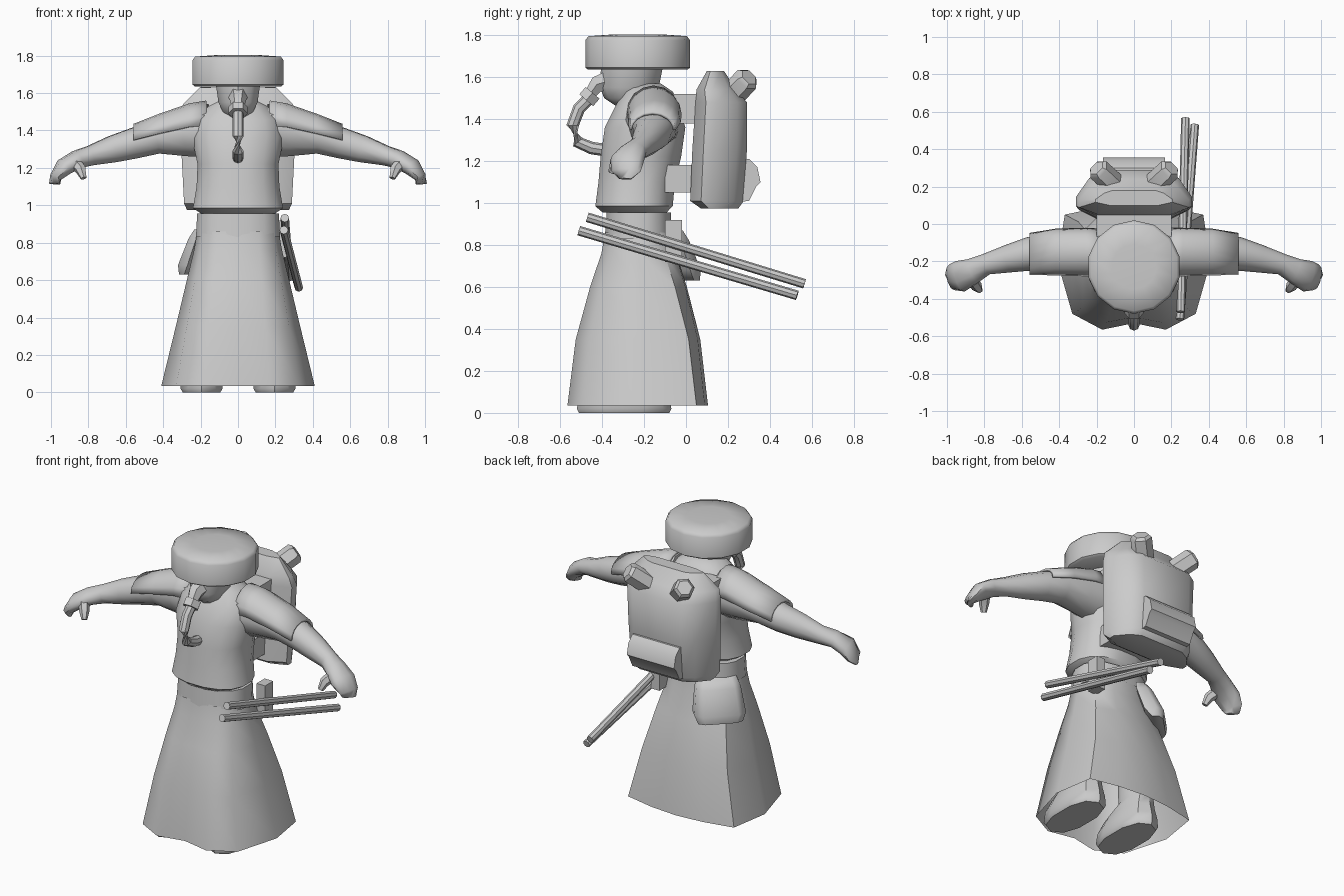
import bpy, bmesh, math
from mathutils import Vector

if "Cube" in bpy.data.objects:
    bpy.data.objects.remove(bpy.data.objects["Cube"])

grey = bpy.data.materials.new("plain_grey")
grey.diffuse_color = (0.6, 0.6, 0.6, 1)
grey.use_nodes = True
grey.node_tree.nodes["Principled BSDF"].inputs["Base Color"].default_value = grey.diffuse_color


def finish(name, bm, angle=40):
    bmesh.ops.recalc_face_normals(bm, faces=bm.faces)
    me = bpy.data.meshes.new(name)
    bm.to_mesh(me)
    bm.free()
    me.materials.append(grey)
    me.shade_smooth()
    me.set_sharp_from_angle(angle=math.radians(angle))
    ob = bpy.data.objects.new(name, me)
    bpy.context.collection.objects.link(ob)
    return ob


def loft(name, rings, closed=True, caps=True, angle=40):
    """Skin a list of equal-length point rings."""
    bm = bmesh.new()
    vs = [[bm.verts.new(p) for p in r] for r in rings]
    n = len(rings[0])
    for a, b in zip(vs, vs[1:]):
        for i in range(n if closed else n - 1):
            j = (i + 1) % n
            bm.faces.new((a[i], a[j], b[j], b[i]))
    if caps:
        bm.faces.new(vs[0])
        bm.faces.new(vs[-1])
    return finish(name, bm, angle)


def stack(name, rows, n=14, cx=0, angle=40, power=1.0):
    """Elliptical rings up z; row = z, half width, front y, back y."""
    rings = []
    for z, hw, f, b in rows:
        ring = []
        for i in range(n):
            t = 2 * math.pi * (i + 0.5) / n
            c, s = math.cos(t), math.sin(t)
            c = math.copysign(abs(c) ** power, c)
            s = math.copysign(abs(s) ** power, s)
            ring.append((cx + hw * c, (f + b) / 2 + (b - f) / 2 * s, z))
        rings.append(ring)
    return loft(name, rings, angle=angle)


def tube(name, rows, n=8, angle=40):
    """Rings along a path; row = point, side radius, up radius."""
    pts = [Vector(r[0]) for r in rows]
    rings = []
    for k, (_, ra, rb) in enumerate(rows):
        d = pts[min(k + 1, len(pts) - 1)] - pts[max(k - 1, 0)]
        q = d.to_track_quat('Z', 'Y')
        rings.append([pts[k] + q @ Vector((ra * math.cos(2 * math.pi * i / n),
                                           rb * math.sin(2 * math.pi * i / n), 0)) for i in range(n)])
    return loft(name, rings, angle=angle)


def box(name, x0, x1, y0, y1, z0, z1):
    return loft(name, [[(x0, y0, z), (x1, y0, z), (x1, y1, z), (x0, y1, z)] for z in (z0, z1)])


def mirrored(half):
    """Full outline from a half outline running front centre to back centre."""
    return half + [(-x, y) for x, y in reversed(half[1:-1])]


# Hat and head
stack("hat", [(1.635, .235, -.465, .005), (1.645, .25, -.48, .02), (1.775, .25, -.48, .02),
              (1.795, .235, -.465, .005), (1.803, .12, -.35, -.11)], n=14, angle=50)
stack("head", [(1.46, .05, -.33, -.18), (1.50, .085, -.39, -.16), (1.55, .11, -.41, -.13),
               (1.65, .125, -.405, -.11)], n=10)

# Breathing mask, collar ring and hose
tube("mask_snout", [((0, -.34, 1.59), .06, .06), ((0, -.425, 1.565), .045, .045),
                    ((0, -.46, 1.515), .03, .03)], n=6)
tube("hose_ring", [((0, -.445, 1.525), .052, .05), ((0, -.475, 1.49), .052, .05)], n=6)
tube("hose", [((0, -.45, 1.51), .03, .03), ((0, -.51, 1.45), .03, .03), ((0, -.54, 1.37), .03, .03),
              ((0, -.515, 1.29), .03, .03), ((0, -.45, 1.262), .03, .03), ((0, -.37, 1.25), .03, .03)])

# Torso and belt
stack("torso", [(.955, .20, -.40, -.09), (.985, .245, -.435, -.06), (1.1, .225, -.42, -.05),
                (1.22, .22, -.41, -.02), (1.36, .25, -.39, -.0), (1.46, .23, -.34, -.03),
                (1.53, .16, -.30, -.06), (1.57, .08, -.28, -.12)], n=16, power=.85)
stack("belt", [(.83, .228, -.39, -.065), (.955, .222, -.38, -.07)], n=16, power=.8)

# Flared skirt, open at the hem
hem = [(0, -.53), (.17, -.565), (.33, -.48), (.41, -.2), (.37, .05), (.18, .09), (0, .105)]
waist = [(0, -.383), (.11, -.385), (.19, -.33), (.218, -.23), (.19, -.12), (.1, -.065), (0, -.063)]
skirt_rings = []
for z, tx, ty in ((.86, 0, 0), (.76, .09, .1), (.6, .29, .4), (.35, .6, .78), (.035, 1, 1)):
    half = [(a[0] + (b[0] - a[0]) * tx, a[1] + (b[1] - a[1]) * ty) for a, b in zip(waist, hem)]
    skirt_rings.append([(x, y, z) for x, y in mirrored(half)])
loft("skirt", skirt_rings, caps=False, angle=50)

# Backpack body
outline = mirrored([(0, .02), (.2, .02), (.31, .075), (.31, .13), (.24, .24), (.17, .29), (0, .29)])
pack_rings = []
for z, sx, y0, y1 in ((.975, .88, .07, .25), (1.01, .93, .02, .275), (1.25, .97, .03, .29),
                      (1.48, 1, .045, .29), (1.54, .95, .05, .24), (1.63, .66, .10, .18)):
    pack_rings.append([(x * sx, y0 + (y - .02) / .27 * (y1 - y0), z) for x, y in outline])
loft("backpack", pack_rings)
loft("backpack_pouch", [[(x, y, z) for y, z in ((.2, 1.0), (.30, 1.01), (.335, 1.08), (.355, 1.10),
                                                (.34, 1.17), (.30, 1.21), (.2, 1.21))] for x in (-.165, .165)])
box("upper_pack_mount", -.2, .2, -.08, .07, 1.38, 1.52)
box("lower_pack_mount", -.17, .17, -.1, .05, 1.05, 1.18)

for side, s in (("left", -1), ("right", 1)):
    # Canisters leaning out of the pack
    tube(side + "_canister", [((s * .06, .17, 1.46), .062, .062), ((s * .19, .29, 1.59), .062, .062),
                              ((s * .2, .30, 1.6), .045, .045)], n=6)
    # Arm with hand and thumb
    tube(side + "_arm", [((s * .15, -.16, 1.40), .14, .15), ((s * .29, -.15, 1.39), .12, .135),
                         ((s * .44, -.15, 1.365), .105, .095), ((s * .56, -.16, 1.33), .09, .085),
                         ((s * .67, -.185, 1.30), .075, .075), ((s * .79, -.215, 1.265), .057, .055),
                         ((s * .86, -.25, 1.245), .068, .05), ((s * .93, -.28, 1.205), .085, .047),
                         ((s * .975, -.285, 1.15), .07, .03), ((s * .98, -.29, 1.115), .04, .018)],
         n=10, angle=60)
    tube(side + "_thumb", [((s * .88, -.28, 1.235), .035, .035), ((s * .84, -.335, 1.19), .03, .03),
                           ((s * .825, -.355, 1.145), .017, .017)], n=6)
    # Shoulder guard draped over the upper arm
    rows = ((.17, -.155, 1.425, .13, .135), (.26, -.15, 1.42, .13, .125),
            (.42, -.15, 1.385, .125, .105), (.56, -.16, 1.35, .112, .085))
    guard = loft(side + "_shoulder_guard",
                 [[(s * x, y + ry * math.cos(t), z + rz * math.sin(t))
                   for t in (math.pi * k / 8 for k in range(9))] for x, y, z, ry, rz in rows],
                 closed=False, caps=False)
    mod = guard.modifiers.new("thickness", 'SOLIDIFY')
    mod.thickness = .015
    # Boot and lower leg
    stack(side + "_boot", [(0, .105, -.51, -.08), (.02, .117, -.52, -.07), (.08, .112, -.51, -.075),
                           (.14, .095, -.46, -.09), (.2, .08, -.33, -.1), (.5, .085, -.33, -.12)],
          n=10, cx=s * .195, power=.85)

# Pouch hanging at the back of the left hip
u = Vector((-.707, -.707, 0))
out = Vector((-.707, .707, 0))
pouch_rings = []
for z, o, w, d in ((.87, .0, .11, .03), (.82, .02, .13, .045), (.68, .075, .15, .055), (.63, .095, .13, .03)):
    c = Vector((-.15, -.10, z)) + out * o
    pouch_rings.append([c + u * (w * a) + out * (d * b) for a, b in
                        ((-1, -1), (1, -1), (1, .3), (.7, 1), (-.7, 1), (-1, .3))])
loft("hip_pouch", pouch_rings, angle=60)

# Two batons at the right hip
tube("upper_baton", [((.25, -.47, .932), .023, .023), ((.275, .565, .615), .023, .023)])
tube("lower_baton", [((.245, -.51, .868), .023, .023), ((.325, .53, .56), .023, .023)])
box("baton_holder", .2, .26, -.1, -.02, .72, .92)
